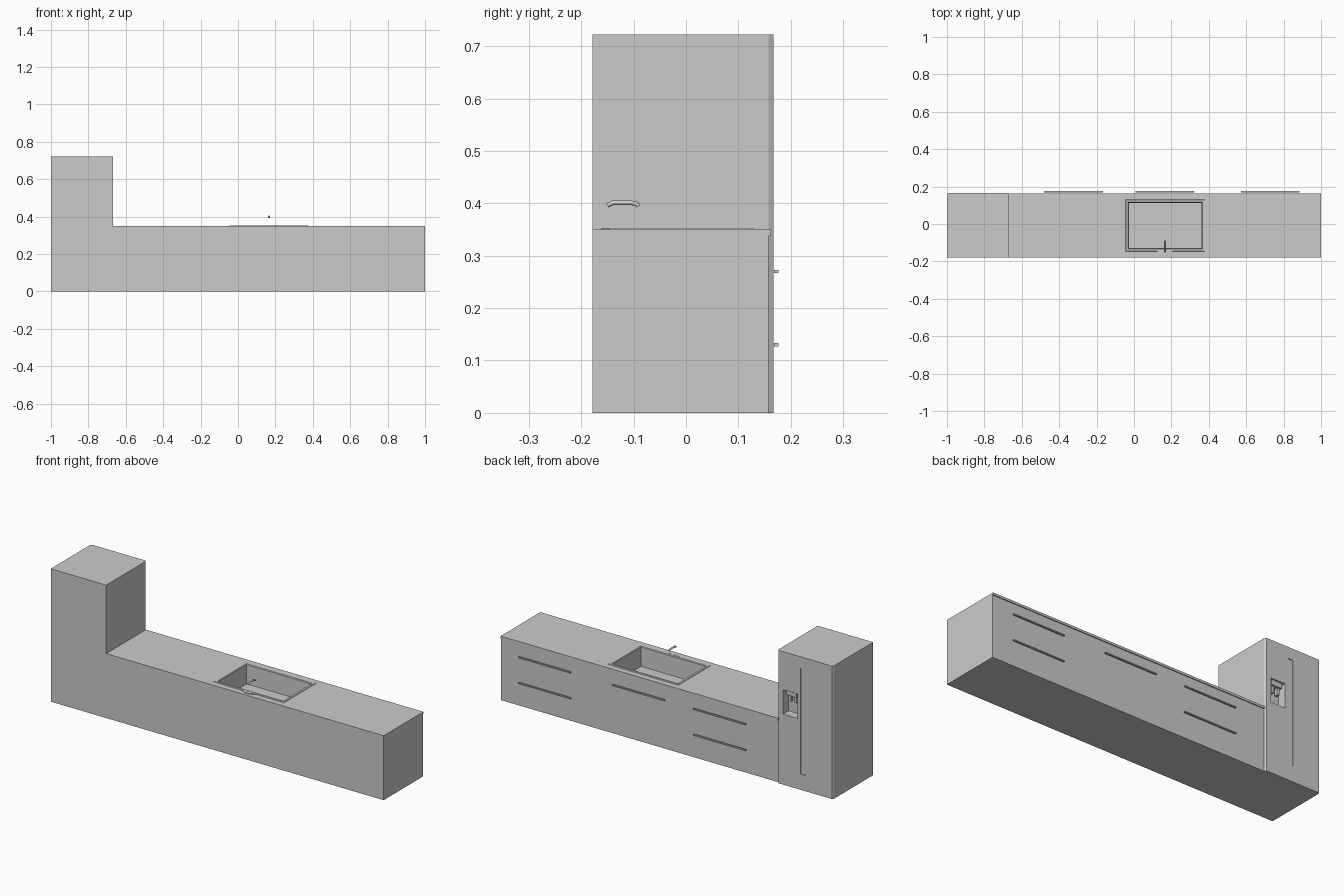
import bpy, bmesh

if "Cube" in bpy.data.objects:
    bpy.data.objects.remove(bpy.data.objects["Cube"])


def finish(name, bm):
    bmesh.ops.recalc_face_normals(bm, faces=bm.faces)
    me = bpy.data.meshes.new(name)
    bm.to_mesh(me)
    bm.free()
    ob = bpy.data.objects.new(name, me)
    bpy.context.collection.objects.link(ob)
    return ob


def prism(name, pts, axis, a, b):
    """Extrude a 2D outline along one axis (x: pts are y,z; z: pts are x,y)."""
    bm = bmesh.new()
    put = (lambda p, t: (t, p[0], p[1])) if axis == 'x' else (lambda p, t: (p[0], p[1], t))
    lo = [bm.verts.new(put(p, a)) for p in pts]
    hi = [bm.verts.new(put(p, b)) for p in pts]
    bm.faces.new(lo)
    bm.faces.new(hi)
    n = len(pts)
    for i in range(n):
        j = (i + 1) % n
        bm.faces.new((lo[i], lo[j], hi[j], hi[i]))
    return finish(name, bm)


def rect(x0, x1, y0, y1):
    return [(x0, y0), (x1, y0), (x1, y1), (x0, y1)]


def box(name, x0, x1, y0, y1, z0, z1):
    return prism(name, rect(x0, x1, y0, y1), 'z', z0, z1)


def cut(target, *size):
    cutter = box(target.name + "_cutter", *size)
    cutter.hide_render = True
    cutter.hide_viewport = True
    mod = target.modifiers.new("cut", 'BOOLEAN')
    mod.operation = 'DIFFERENCE'
    mod.solver = 'EXACT'
    mod.object = cutter


BACK, FRONT = -0.178, 0.157
TOP = 0.35
SPLIT = -0.667

# Base cabinets with a worktop lip along the drawer side
counter = prism("base_cabinets",
                [(BACK, 0), (FRONT, 0), (FRONT, 0.338), (0.162, 0.338), (0.162, TOP), (BACK, TOP)],
                'x', SPLIT, 1.0)
cut(counter, -0.03, 0.366, -0.133, 0.118, 0.244, 0.4)

# Bar handles: two per outer drawer stack, one for the middle
for i, (x, rows) in enumerate([(-0.48, (0.27, 0.13)), (0.008, (0.27,)), (0.572, (0.27, 0.13))]):
    for j, z in enumerate(rows):
        box(f"drawer_handle_{i}_{j}", x, x + 0.313, 0.168, 0.177, z - 0.003, z + 0.003)

# Sink: rim and basin lofted through nested rectangles
bm = bmesh.new()
loops = []
for inset, z in [(0, TOP), (0.002, 0.353), (0.013, 0.353), (0.016, 0.349), (0.018, 0.246)]:
    r = rect(-0.045 + inset, 0.378 - inset, -0.146 + inset, 0.13 - inset)
    loops.append([bm.verts.new((x, y, z)) for x, y in r])
for a, b in zip(loops, loops[1:]):
    for i in range(4):
        j = (i + 1) % 4
        bm.faces.new((a[i], a[j], b[j], b[i]))
bm.faces.new(loops[-1])
sink = finish("sink", bm)
if sink.data.polygons[-1].normal.z < 0:
    sink.data.flip_normals()

# Tap mounting tab on the sink rim, and the tap spout above it
prism("tap_mount", [(0.125, -0.145), (0.15, -0.161), (0.182, -0.161), (0.207, -0.145)], 'z', TOP, 0.353)

cu = bpy.data.curves.new("tap_spout", 'CURVE')
cu.dimensions = '3D'
cu.bevel_depth = 0.0045
cu.bevel_resolution = 2
cu.use_fill_caps = True
path = [(-0.150, 0.396), (-0.140, 0.401), (-0.105, 0.401), (-0.094, 0.399), (-0.091, 0.394)]
sp = cu.splines.new('POLY')
sp.points.add(len(path) - 1)
for p, (y, z) in zip(sp.points, path):
    p.co = (0.166, y, z, 1)
bpy.context.collection.objects.link(bpy.data.objects.new("tap_spout", cu))

# Fridge with chamfered door edges
fridge = prism("fridge",
               [(-1, BACK), (SPLIT, BACK), (SPLIT, FRONT), (SPLIT - 0.006, 0.167),
                (-0.994, 0.167), (-1, FRONT)], 'z', 0, 0.722)
cut(fridge, -0.787, -0.70, 0.12, 0.2, 0.383, 0.515)      # dispenser recess
cut(fridge, -0.836, -0.806, 0.163, 0.2, 0.085, 0.66)     # long grip recess

# Dispenser block with two nozzles
box("dispenser_block", -0.775, -0.712, 0.118, 0.158, 0.488, 0.517)
for i, x in enumerate((-0.761, -0.727)):
    box(f"dispenser_nozzle_{i}", x - 0.007, x + 0.007, 0.13, 0.148, 0.452, 0.49)
